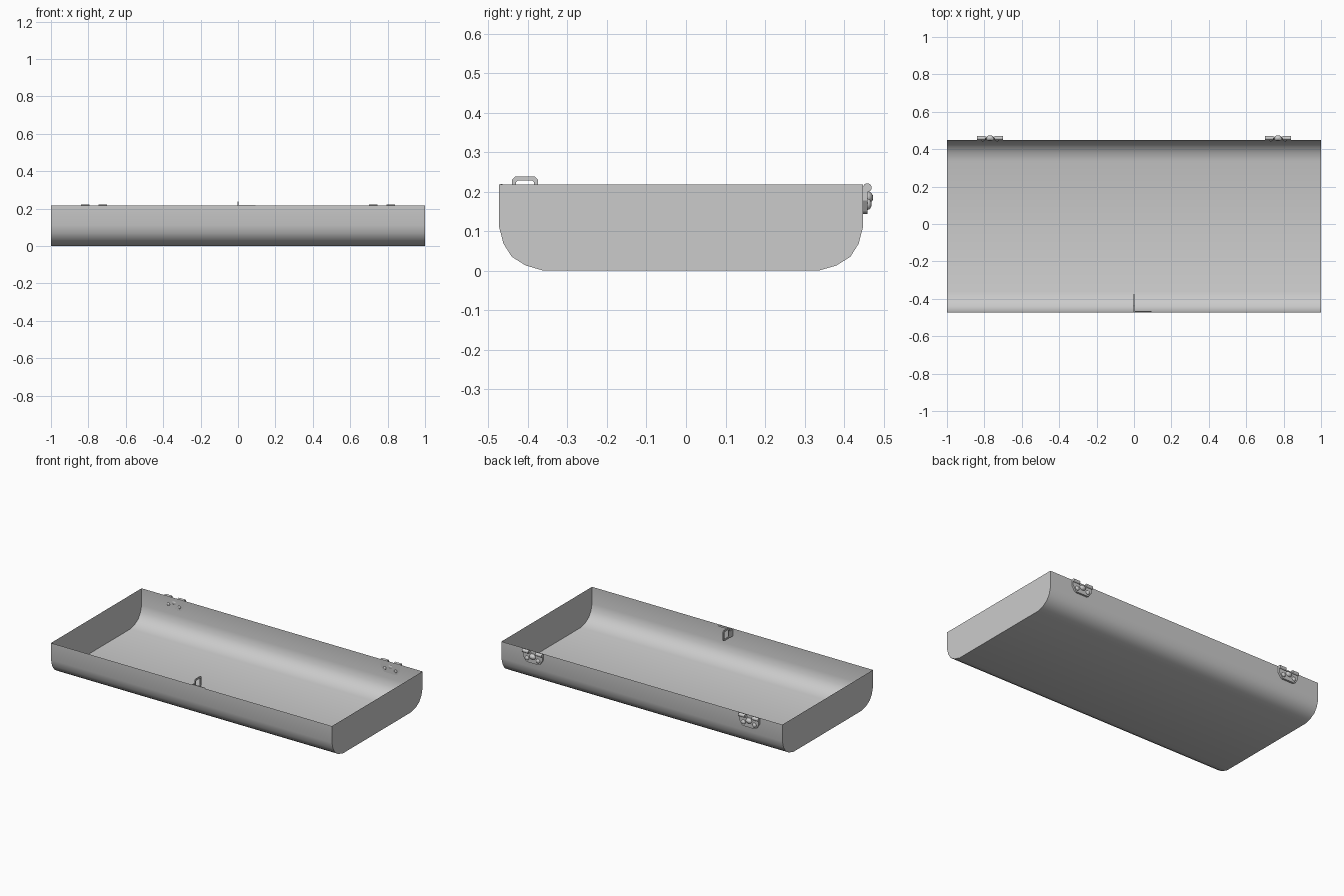
import bpy, bmesh, math
from mathutils import Matrix, Vector

if "Cube" in bpy.data.objects:
    bpy.data.objects.remove(bpy.data.objects["Cube"], do_unlink=True)

grey = bpy.data.materials.new("satin grey")
grey.use_nodes = True
colour = (0.6, 0.6, 0.6, 1)
grey.diffuse_color = colour
grey.node_tree.nodes["Principled BSDF"].inputs["Base Color"].default_value = colour

FRONT, BACK, TOP = -0.473, 0.448, 0.218


def finish(name, bm, smooth=True):
    bmesh.ops.recalc_face_normals(bm, faces=bm.faces)
    mesh = bpy.data.meshes.new(name)
    bm.to_mesh(mesh)
    bm.free()
    mesh.materials.append(grey)
    obj = bpy.data.objects.new(name, mesh)
    bpy.context.collection.objects.link(obj)
    if smooth:
        bpy.ops.object.select_all(action="DESELECT")
        obj.select_set(True)
        bpy.context.view_layer.objects.active = obj
        bpy.ops.object.shade_smooth_by_angle(angle=math.radians(35))
    return obj


def box(name, lo, hi):
    lo, hi = Vector(lo), Vector(hi)
    bm = bmesh.new()
    bmesh.ops.create_cube(bm, size=1, matrix=Matrix.Translation((lo + hi) / 2)
                          @ Matrix.Diagonal((*(hi - lo), 1)))
    return finish(name, bm, False)


def dome(name, centre, size):
    bm = bmesh.new()
    bmesh.ops.create_uvsphere(bm, u_segments=16, v_segments=8, radius=1,
                              matrix=Matrix.Translation(centre) @ Matrix.Diagonal((*size, 1)))
    return finish(name, bm)


def barrel(name, centre, radius, length):
    bm = bmesh.new()
    bmesh.ops.create_cone(bm, cap_ends=True, segments=16, radius1=radius, radius2=radius, depth=length,
                          matrix=Matrix.Translation(centre) @ Matrix.Rotation(math.pi / 2, 4, "Y"))
    return finish(name, bm)


# Thin open tray: rounded trough section with flat end walls
corner = [(0, TOP), (0, 0.11), (0.011, 0.068), (0.032, 0.035), (0.067, 0.013), (0.112, 0)]
section = [(FRONT + d, z) for d, z in corner] + [(BACK - d, z) for d, z in reversed(corner)]
bm = bmesh.new()
ends = [[bm.verts.new((x, y, z)) for y, z in section] for x in (-1, 1)]
for i in range(len(section) - 1):
    bm.faces.new((ends[0][i], ends[0][i + 1], ends[1][i + 1], ends[1][i]))
for end in ends:
    bm.faces.new(end)
# the tray is open, so turn the skin outwards from its middle
tray = finish("tray", bm)
middle = Vector((0, 0, TOP))
if any((p.center - middle).dot(p.normal) < 0 for p in tray.data.polygons):
    tray.data.flip_normals()

# Latch loop: chamfered frame standing just inside the front wall
def frame_loop(bm, y0, y1, z0, z1, c):
    pts = [(y0 + c, z0), (y1 - c, z0), (y1, z0 + c), (y1, z1 - c),
           (y1 - c, z1), (y0 + c, z1), (y0, z1 - c), (y0, z0 + c)]
    return [bm.verts.new((0, y, z)) for y, z in pts]


bm = bmesh.new()
outer = frame_loop(bm, -0.44, -0.375, 0.17, 0.238, 0.008)
inner = frame_loop(bm, -0.43, -0.385, 0.18, 0.228, 0.004)
for i in range(8):
    j = (i + 1) % 8
    bm.faces.new((outer[i], outer[j], inner[j], inner[i]))
loop = finish("latch_loop", bm, False)
thick = loop.modifiers.new("thickness", "SOLIDIFY")
thick.thickness, thick.offset = 0.006, 0
box("latch_tab", (-0.003, FRONT, 0.17), (0.003, -0.438, 0.214))
box("latch_strip", (0, -0.47, 0.208), (0.093, -0.465, 0.219))

# Hinges on the back wall
for side, cx in (("right", -0.77), ("left", 0.77)):
    # tapered leaf
    bm = bmesh.new()
    shape = [(-0.07, 0.212), (-0.07, 0.178), (-0.052, 0.15), (-0.042, 0.143),
             (0.042, 0.143), (0.052, 0.15), (0.07, 0.178), (0.07, 0.212),
             (0.025, 0.212), (0.018, 0.198), (-0.018, 0.198), (-0.025, 0.212)]
    leaf = bm.faces.new([bm.verts.new((cx + x, BACK, z)) for x, z in shape])
    out = bmesh.ops.extrude_face_region(bm, geom=[leaf])["geom"]
    bmesh.ops.translate(bm, vec=(0, 0.012, 0),
                        verts=[v for v in out if isinstance(v, bmesh.types.BMVert)])
    finish(side + "_hinge_leaf", bm, False)
    # raised centre boss
    dome(side + "_hinge_boss", (cx, 0.459, 0.185), (0.022, 0.015, 0.016))
    for n, d in (("outer", -0.0475), ("inner", 0.0475)):
        barrel(f"{side}_hinge_{n}_knuckle", (cx + d, 0.459, 0.21), 0.011, 0.045)
    # rivets pass through the wall
    for n, d in (("outer", -0.039), ("inner", 0.039)):
        dome(f"{side}_hinge_{n}_rivet_head", (cx + d, 0.46, 0.168), (0.014, 0.01, 0.014))
        dome(f"{side}_hinge_{n}_rivet_end", (cx + d, BACK, 0.168), (0.01, 0.006, 0.01))
